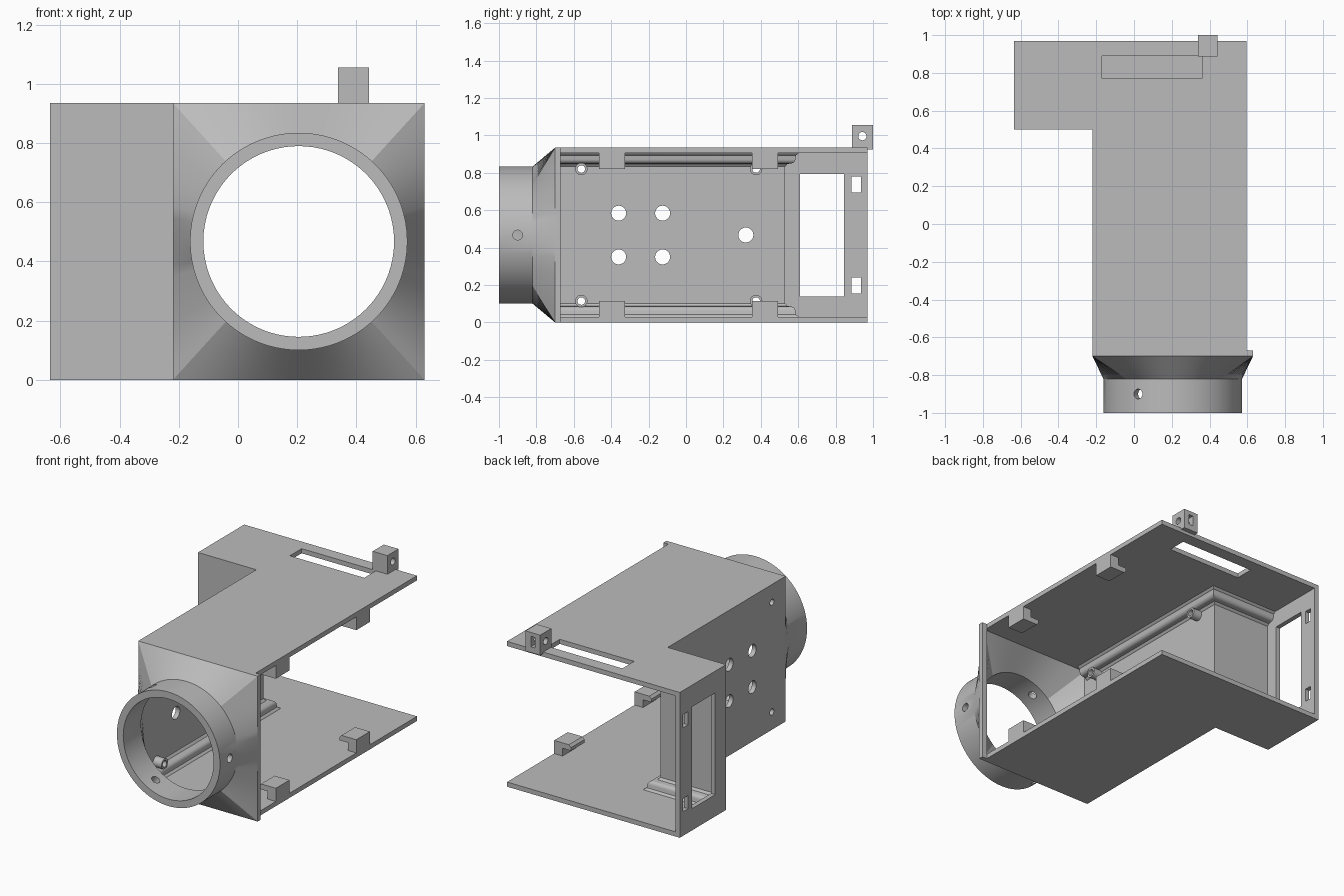
import bpy, bmesh, math
from mathutils import Vector, Matrix

cube = bpy.data.objects.get("Cube")
if cube:
    bpy.data.objects.remove(cube, do_unlink=True)

grey = bpy.data.materials.new("plain_grey")
grey.use_nodes = True
COLOUR = (0.5, 0.5, 0.5, 1)
grey.diffuse_color = COLOUR
grey.node_tree.nodes["Principled BSDF"].inputs["Base Color"].default_value = COLOUR


def finish_mesh(name, bm):
    bmesh.ops.recalc_face_normals(bm, faces=bm.faces)
    mesh = bpy.data.meshes.new(name)
    bm.to_mesh(mesh)
    bm.free()
    obj = bpy.data.objects.new(name, mesh)
    mesh.materials.append(grey)
    bpy.context.collection.objects.link(obj)
    return obj


def box(name, x, y, z):
    bm = bmesh.new()
    bmesh.ops.create_cube(bm, size=1)
    for v in bm.verts:
        v.co = [r[0] + (c + 0.5) * (r[1] - r[0]) for c, r in zip(v.co, (x, y, z))]
    return finish_mesh(name, bm)


def rod(name, start, end, radius):
    a, b = Vector(start), Vector(end)
    turn = (b - a).to_track_quat('Z', 'Y').to_matrix().to_4x4()
    bm = bmesh.new()
    bmesh.ops.create_cone(bm, cap_ends=True, segments=32, radius1=radius, radius2=radius,
                          depth=(b - a).length, matrix=Matrix.Translation((a + b) / 2) @ turn)
    return finish_mesh(name, bm)


def prism(name, outline, z0, z1):
    bm = bmesh.new()
    face = bm.faces.new([bm.verts.new((x, y, z0)) for x, y in outline])
    top = bmesh.ops.extrude_face_region(bm, geom=[face])["geom"]
    bmesh.ops.translate(bm, vec=(0, 0, z1 - z0),
                        verts=[g for g in top if isinstance(g, bmesh.types.BMVert)])
    return finish_mesh(name, bm)


def skin(name, rings, loop):
    """Bridge closed rings; loop joins the last ring to the first, otherwise cap the ends."""
    bm = bmesh.new()
    rows = [[bm.verts.new(p) for p in ring] for ring in rings]
    n = len(rows[0])
    for a, b in zip(rows, rows[1:] + rows[:1] if loop else rows[1:]):
        for i in range(n):
            j = (i + 1) % n
            bm.faces.new((a[i], a[j], b[j], b[i]))
    if not loop:
        bm.faces.new(rows[0])
        bm.faces.new(rows[-1])
    return finish_mesh(name, bm)


def activate(obj):
    bpy.ops.object.select_all(action='DESELECT')
    obj.select_set(True)
    bpy.context.view_layer.objects.active = obj


def cut(obj, cutters):
    activate(obj)
    for c in cutters:
        mod = obj.modifiers.new("cut", 'BOOLEAN')
        mod.operation, mod.solver, mod.object = 'DIFFERENCE', 'EXACT', c
        bpy.ops.object.modifier_apply(modifier=mod.name)


def smooth(obj):
    activate(obj)
    bpy.ops.object.shade_smooth_by_angle(angle=math.radians(30))


H, T = 0.935, 0.03      # body height, wall thickness
MID = H / 2
cutters = []


def cutter(obj):
    obj.hide_render = True
    cutters.append(obj)
    return obj


# L-shaped body, open towards +x and +y
body = prism("body_shell", [(-0.22, -0.67), (0.595, -0.67), (0.595, 0.97),
                            (-0.635, 0.97), (-0.635, 0.5), (-0.22, 0.5)], 0, H)
cavity = prism("cavity_cutter", [(-0.19, -1), (1, -1), (1, 1.2),
                                 (-0.605, 1.2), (-0.605, 0.53), (-0.19, 0.53)], T, H - T)
body_cuts = [cavity,
             box("top_slot_cutter", (-0.17, 0.36), (0.77, 0.89), (0.85, 1)),
             box("window_cutter", (-0.7, -0.55), (0.61, 0.845), (0.14, 0.795))]
for z in (0.155, 0.695):
    body_cuts.append(box("end_slot_cutter", (-0.7, -0.55), (0.885, 0.935), (z, z + 0.085)))
for y, z in [(-0.36, 0.117), (-0.36, -0.117), (-0.125, 0.117), (-0.125, -0.117), (0.32, 0)]:
    body_cuts.append(rod("wall_hole_cutter", (-0.3, y, MID + z), (-0.1, y, MID + z), 0.04))
screw_spots = [(y, MID + s * 0.353) for y in (-0.56, 0.375) for s in (-1, 1)]
screw_cuts = [rod("screw_cutter", (-0.3, y, z), (0, y, z), 0.02) for y, z in screw_spots]
for c in body_cuts + screw_cuts:
    cutter(c)
cut(body, body_cuts + screw_cuts)
smooth(body)

# Screw bosses on the side wall
for (y, z), hole in zip(screw_spots, screw_cuts):
    boss = rod("screw_boss", (-0.2, y, z), (-0.13, y, z), 0.033)
    cut(boss, [hole])
    smooth(boss)

# Rounded moulding along the inner wall edges, mitred round the corner
arc = [(0.03 + 0.025 * math.cos(a), 0.03 + 0.025 * math.sin(a))
       for a in [i * math.pi / 12 for i in range(7)]]
section = [(-0.005, -0.005), (0.075, -0.005), (0.07, 0.003), (0.058, 0.012)] + arc + \
          [(0.012, 0.058), (0.003, 0.07), (-0.005, 0.075)]
for name, z0, s in (("lower_moulding", T, 1), ("upper_moulding", H - T, -1)):
    rings = [[(-0.19 + d, -0.67, z0 + s * h) for d, h in section],
             [(-0.19 + d, 0.53 + d, z0 + s * h) for d, h in section],
             [(-0.61, 0.53 + d, z0 + s * h) for d, h in section]]
    moulding = skin(name, rings, False)
    cut(moulding, screw_cuts)
    smooth(moulding)

# Front adapter: rectangular flange blending into a round collar
CX, N = 0.205, 24


def rectangle(y, x0, x1, z0, z1):
    corners = [(x0, z0), (x1, z0), (x1, z1), (x0, z1)]
    pts = []
    for k in range(4):
        (ax, az), (bx, bz) = corners[k], corners[(k + 1) % 4]
        pts += [(ax + (bx - ax) * i / N, y, az + (bz - az) * i / N) for i in range(N)]
    return pts


def circle(y, r, guide):
    pts = []
    for x, _, z in guide:
        d = Vector((x - CX, z - MID)).normalized() * r
        pts.append((CX + d.x, y, MID + d.y))
    return pts


outer = [rectangle(y, -0.22, 0.63, 0, H) for y in (-0.7, -0.67)]
inner = [rectangle(y, -0.19, 0.595, T, H - T) for y in (-0.67, -0.69)]
R, r = 0.367, 0.322
adapter = skin("front_adapter", [circle(-1, R, outer[0]), circle(-0.82, R, outer[0]), *outer,
                                 *inner, circle(-0.82, r, outer[0]), circle(-1, r, outer[0])], True)
collar_cuts = []
for k in range(3):
    a = k * math.tau / 3
    ends = [(CX + q * math.cos(a), -0.9, MID + q * math.sin(a)) for q in (0.25, 0.45)]
    collar_cuts.append(cutter(rod("collar_hole_cutter", *ends, 0.026)))
cut(adapter, collar_cuts)
smooth(adapter)

# Hooked clips on the open edge: post by the edge, lip reaching inwards
for y0 in (-0.465, 0.353):
    for name, flip in (("lower_clip", False), ("upper_clip", True)):
        bm = bmesh.new()
        profile = [(0.595, 0.025), (0.595, 0.115), (0.49, 0.115), (0.475, 0.1),
                   (0.475, 0.08), (0.535, 0.08), (0.535, 0.025)]
        rings = [[(x, y, H - z if flip else z) for x, z in profile] for y in (y0, y0 + 0.138)]
        bm.free()
        skin(name, rings, False)

# Hinge lug on the top rear edge, with pin hole and nut slot
lug = box("rear_lug", (0.338, 0.443), (0.887, 1), (H - 0.01, 1.055))
cut(lug, [cutter(rod("pin_cutter", (0.3, 0.943, 0.996), (0.5, 0.943, 0.996), 0.022)),
          cutter(box("nut_cutter", (0.375, 0.405), (0.91, 1.1), (0.962, 1.03)))])
smooth(lug)

for c in cutters:
    bpy.data.objects.remove(c, do_unlink=True)
